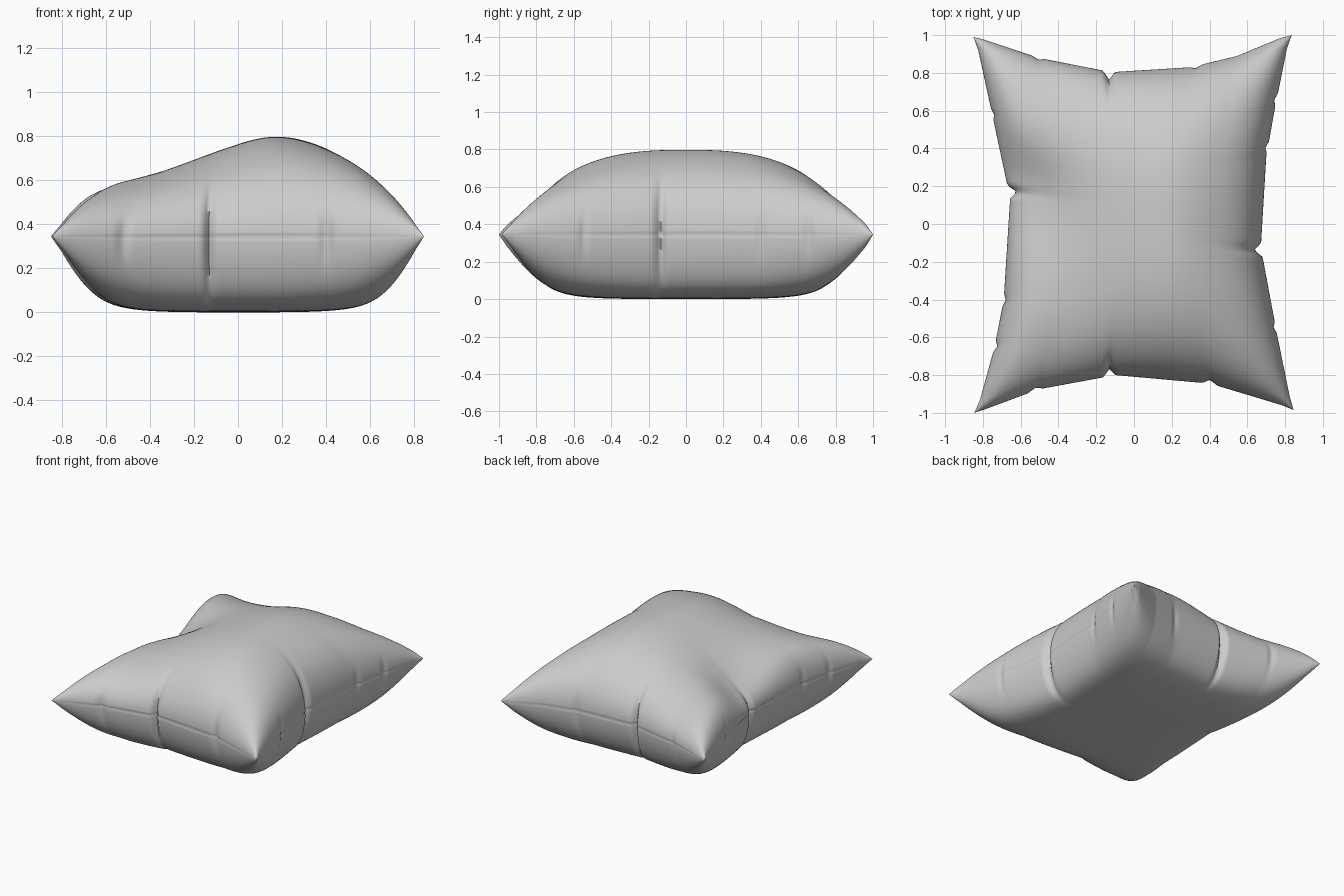
import bpy, bmesh, math

if "Cube" in bpy.data.objects:
    bpy.data.objects.remove(bpy.data.objects["Cube"])

N = 160          # grid resolution across the cushion
SEAM = 0.345     # height of the seam
TOP, BOTTOM = 0.461, 0.345

# Seam outline of each side: (position along the side, distance outwards)
LEFT = [(-0.99, 0.845), (-0.92, 0.815), (-0.65, 0.74), (-0.40, 0.69), (0.15, 0.655),
        (0.20, 0.67), (0.60, 0.755), (0.92, 0.825), (0.99, 0.85)]
RIGHT = [(-0.99, 0.845), (-0.92, 0.825), (-0.60, 0.76), (-0.17, 0.68), (-0.12, 0.672),
         (0.35, 0.70), (0.60, 0.745), (0.92, 0.81), (0.99, 0.835)]
FRONT = [(-0.84, 1.0), (-0.78, 0.98), (-0.50, 0.875), (-0.15, 0.81), (-0.10, 0.80),
         (0.40, 0.845), (0.78, 0.96), (0.84, 0.985)]
BACK = [(-0.84, 0.99), (-0.78, 0.975), (-0.50, 0.88), (-0.15, 0.81), (-0.10, 0.805),
        (0.30, 0.83), (0.55, 0.89), (0.78, 0.985), (0.84, 1.0)]
# Pinched creases of each side: (position, depth, half width)
PINCH_LEFT = [(0.17, 0.04, 0.035), (-0.40, 0.012, 0.03), (-0.64, 0.015, 0.03), (0.58, 0.01, 0.03)]
PINCH_RIGHT = [(-0.14, 0.04, 0.035), (0.40, 0.014, 0.03), (0.65, 0.015, 0.03), (-0.55, 0.012, 0.03)]
PINCH_FRONT = [(-0.13, 0.04, 0.03), (-0.52, 0.014, 0.04), (0.40, 0.02, 0.04)]
PINCH_BACK = [(-0.13, 0.045, 0.03), (0.33, 0.014, 0.03), (-0.50, 0.01, 0.03)]
# Lean of the top: low on the left, full on the right
LEAN = [(-1, 0.98), (-0.8, 0.79), (-0.6, 0.71), (-0.45, 0.725), (-0.3, 0.77), (0.0, 0.91),
        (0.15, 0.98), (0.27, 1.0), (0.45, 0.99), (0.7, 0.95), (1, 0.98)]


def interp(table, x):
    if x <= table[0][0]:
        return table[0][1]
    for (x0, y0), (x1, y1) in zip(table, table[1:]):
        if x <= x1:
            return y0 + (y1 - y0) * (x - x0) / (x1 - x0)
    return table[-1][1]


def smooth_interp(table, x, r=0.12):
    return sum(interp(table, x + r * k / 3) for k in range(-3, 4)) / 7


def pinch(creases, x, t):
    """Long folds reach far inwards, small ones stay close to the seam."""
    return sum(d * max(0.0, 1 - abs(x - c) / w) * t ** (7 if d > 0.03 else 50)
               for c, d, w in creases)


def dome(t, p):
    return math.sqrt(max(0.0, 1 - abs(t) ** p))


def hollow(u, v):
    """Sunken area of the top beside the left fold."""
    side = math.exp(-((u + 0.95) / 0.38) ** 2)
    along = math.exp(-((v - 0.2) / (0.27 if v > 0.2 else 0.42)) ** 2)
    return 1 - 0.48 * side * along


def soft_limit(s, n=5):
    return s / (1 + s ** n) ** (1 / n)


def reach(t, along, outline, creases, extent):
    """Distance outwards for t in 0..1, with creases and seam dent."""
    pos = along * extent
    seam_dent = 0.006 * (1 - along ** 2) if t > 0.9999 else 0
    return t * interp(outline, pos) - pinch(creases, pos, t) - seam_dent


def point(u, v, upper):
    if u < 0:
        x = -reach(-u, v, LEFT, PINCH_LEFT, 0.99)
    else:
        x = reach(u, v, RIGHT, PINCH_RIGHT, 0.99)
    if v < 0:
        y = -reach(-v, u, FRONT, PINCH_FRONT, 0.84)
    else:
        y = reach(v, u, BACK, PINCH_BACK, 0.84)
    if upper:
        corner = 1 + 0.14 * (u * v) ** 4
        z = SEAM + TOP * corner * dome(u, 3) * dome(v, 2.65) * smooth_interp(LEAN, u) * hollow(u, v)
    else:
        s = 1.42 * dome(u, 3.2) * dome(v, 3.2)
        z = SEAM - BOTTOM * soft_limit(s) / soft_limit(1.42)
    return x, y, z


# Cushion: upper and lower sheets sharing the seam vertices
bm = bmesh.new()
params = [math.sin(math.pi / 2 * (2 * i / N - 1)) for i in range(N + 1)]
upper, lower = {}, {}
for i, u in enumerate(params):
    for j, v in enumerate(params):
        upper[i, j] = bm.verts.new(point(u, v, True))
        on_seam = i in (0, N) or j in (0, N)
        lower[i, j] = upper[i, j] if on_seam else bm.verts.new(point(u, v, False))
for i in range(N):
    for j in range(N):
        ring = [(i, j), (i + 1, j), (i + 1, j + 1), (i, j + 1)]
        bm.faces.new([upper[k] for k in ring])
        bm.faces.new([lower[k] for k in reversed(ring)])
mesh = bpy.data.meshes.new("cushion")
bm.to_mesh(mesh)
bm.free()
cushion = bpy.data.objects.new("cushion", mesh)
bpy.context.collection.objects.link(cushion)
bpy.context.view_layer.objects.active = cushion
cushion.select_set(True)
bpy.ops.object.shade_smooth_by_angle(angle=math.radians(80))
